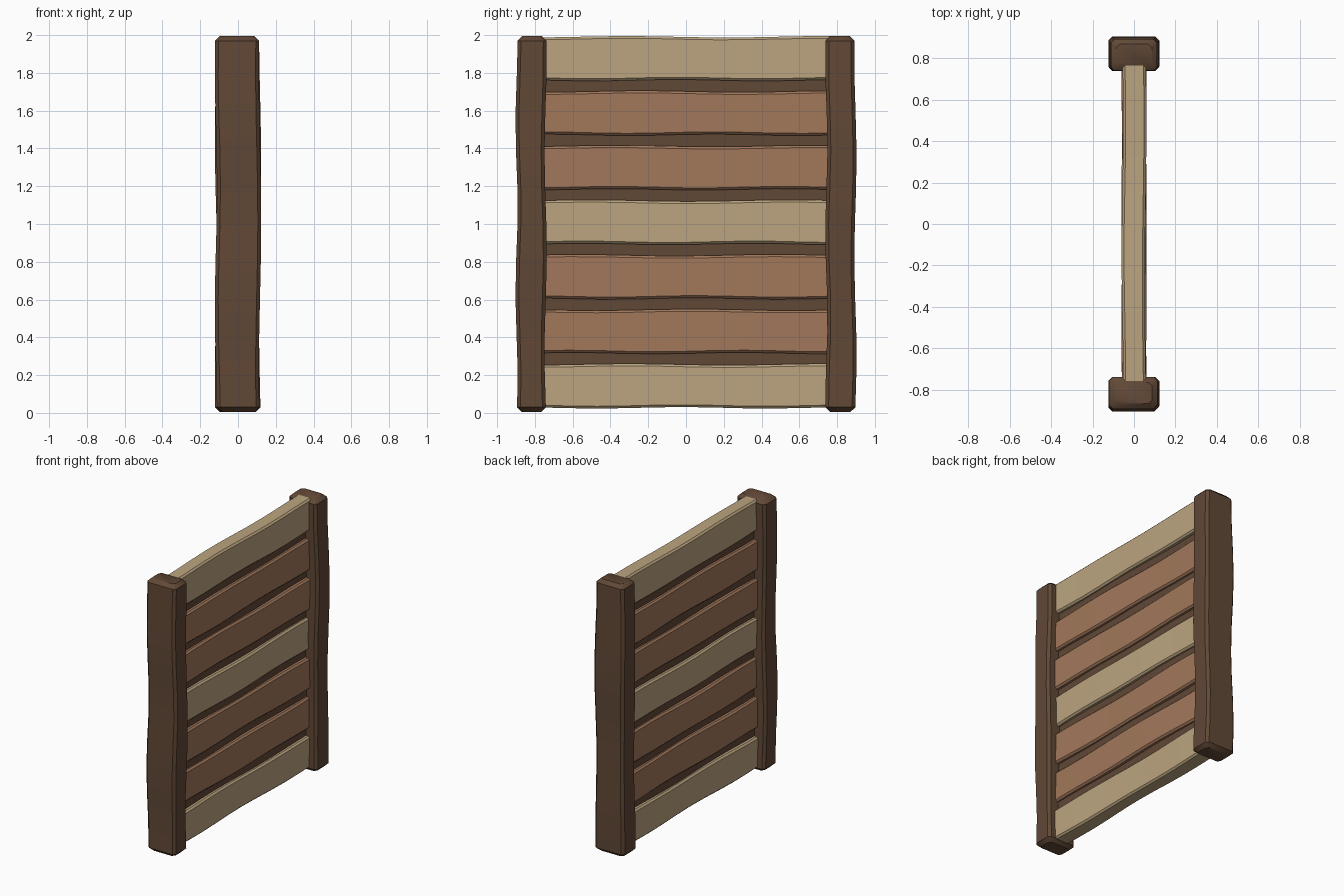
import bpy, bmesh, math, random
from mathutils import Vector

random.seed(4)

cube = bpy.data.objects.get("Cube")
if cube:
    bpy.data.objects.remove(cube, do_unlink=True)


def srgb(*channels):
    return tuple((c / 255 / 12.92) if c < 11 else ((c / 255 + 0.055) / 1.055) ** 2.4
                 for c in channels) + (1.0,)


def material(name, color):
    mat = bpy.data.materials.new(name)
    mat.use_nodes = True
    mat.diffuse_color = color
    bsdf = next(n for n in mat.node_tree.nodes if n.type == 'BSDF_PRINCIPLED')
    bsdf.inputs["Base Color"].default_value = color
    return mat


dark = material("dark_wood", srgb(97, 72, 54))
brown = material("brown_wood", srgb(162, 120, 91))
pale = material("pale_wood", srgb(188, 165, 128))


def beam(name, mat, center, half_u, half_v, half_len, axis, bevel, wobble, end_bevel):
    """Loft a chamfered rectangle along an axis, with slightly uneven hewn sides."""
    u = Vector((1, 0, 0))
    w = Vector((0, 1, 0)) if axis == 'Y' else Vector((0, 0, 1))
    v = Vector((0, 0, 1)) if axis == 'Y' else Vector((0, 1, 0))
    steps = 10
    stations = [(-half_len, end_bevel)]
    for i in range(steps + 1):
        t = -1 + 2 * i / steps
        stations.append((t * (half_len - end_bevel), 0))
    stations.append((half_len, end_bevel))

    # Each side follows its own slow wave
    phases = [random.uniform(0, math.tau) for _ in range(4)]

    def wave(side, s):
        return wobble * math.sin(s * (4 + side) + phases[side])

    bm = bmesh.new()
    rings = []
    for s, inset in stations:
        u1 = half_u - inset + wave(0, s)
        u0 = -half_u + inset + wave(1, s)
        v1 = half_v - inset + wave(2, s)
        v0 = -half_v + inset + wave(3, s)
        b = bevel
        outline = [(u1, v0 + b), (u1, v1 - b), (u1 - b, v1), (u0 + b, v1),
                   (u0, v1 - b), (u0, v0 + b), (u0 + b, v0), (u1 - b, v0)]
        rings.append([bm.verts.new(u * p + v * q + w * s) for p, q in outline])
    for a, c in zip(rings, rings[1:]):
        for i in range(8):
            j = (i + 1) % 8
            bm.faces.new((a[i], a[j], c[j], c[i]))
    bm.faces.new(rings[0])
    bm.faces.new(rings[-1])
    bmesh.ops.recalc_face_normals(bm, faces=bm.faces)
    mesh = bpy.data.meshes.new(name)
    bm.to_mesh(mesh)
    bm.free()
    mesh.materials.append(mat)
    obj = bpy.data.objects.new(name, mesh)
    obj.location = center
    bpy.context.collection.objects.link(obj)
    bpy.ops.object.select_all(action='DESELECT')
    obj.select_set(True)
    bpy.context.view_layer.objects.active = obj
    bpy.ops.object.shade_smooth_by_angle(angle=math.radians(35))
    return obj


# End posts
for name, side in (("front_post", -1), ("back_post", 1)):
    beam(name, dark, (0, side * 0.82, 1), 0.117, 0.077, 0.995, 'Z', 0.018, 0.006, 0.025)

# Horizontal planks, every third one pale
for i in range(7):
    z = 0.142 + i * 0.289
    mat = pale if i % 3 == 0 else brown
    beam(f"plank_{i + 1}", mat, (0, 0, z), 0.056, 0.115, 0.79, 'Y', 0.012, 0.004, 0.005)

# Recessed dark battens filling the gaps
for i in range(6):
    z = 0.142 + (i + 0.5) * 0.289
    beam(f"gap_batten_{i + 1}", dark, (0, 0, z), 0.03, 0.05, 0.77, 'Y', 0.005, 0.002, 0.005)
